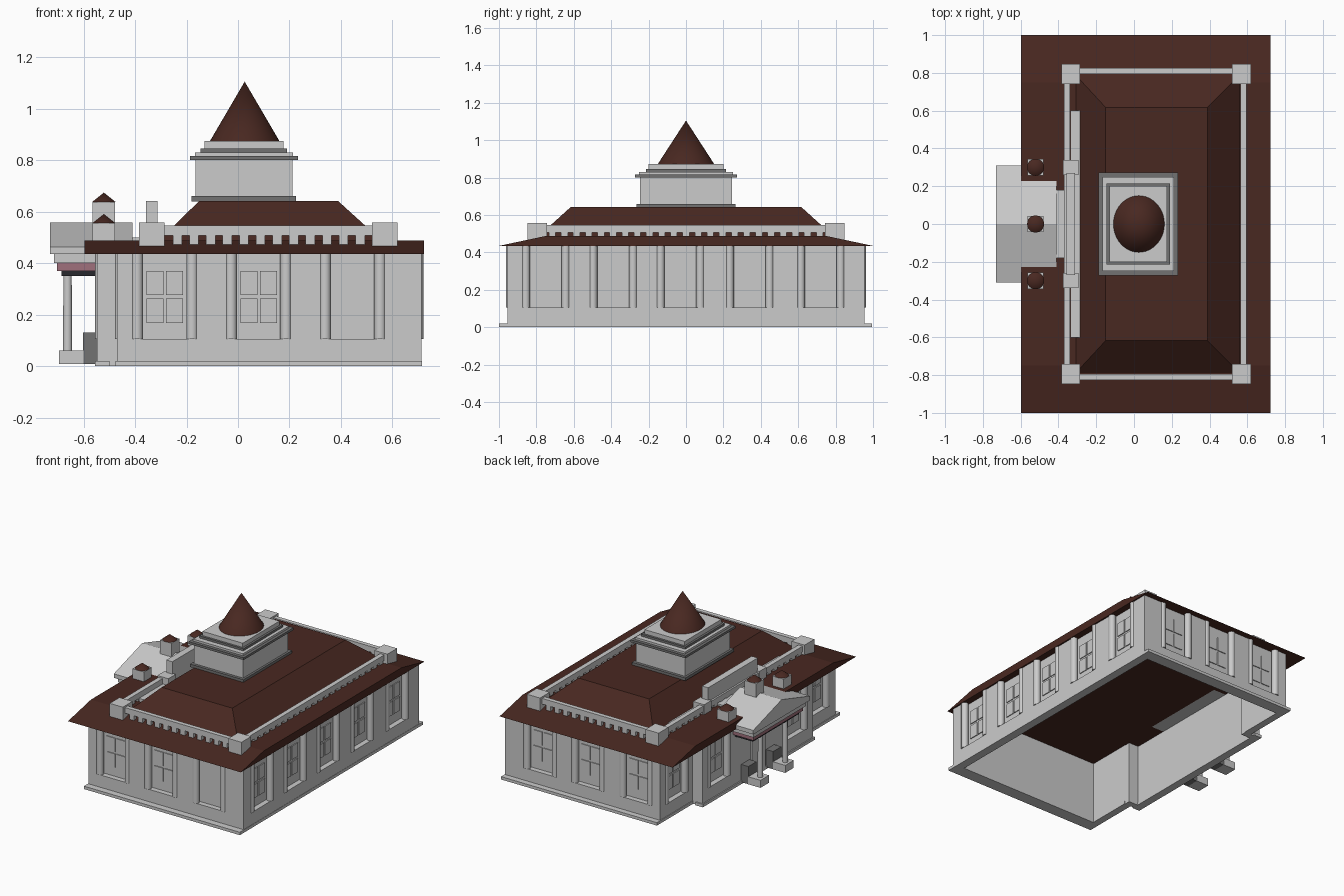
import bpy, bmesh
from math import pi
from mathutils import Matrix

if "Cube" in bpy.data.objects:
    bpy.data.objects.remove(bpy.data.objects["Cube"])


def material(name, rgb):
    m = bpy.data.materials.new(name)
    m.diffuse_color = (*rgb, 1)
    m.use_nodes = True
    m.node_tree.nodes["Principled BSDF"].inputs["Base Color"].default_value = m.diffuse_color
    return m


BROWN = material("roof_brown", (0.066, 0.021, 0.015))
PINK = material("trim_pink", (0.35, 0.16, 0.20))
DARK = material("trim_dark", (0.02, 0.02, 0.025))
SLATE = material("trim_slate", (0.17, 0.17, 0.17))


def box(bm, x0, x1, y0, y1, z0, z1):
    m = Matrix.Translation(((x0 + x1) / 2, (y0 + y1) / 2, (z0 + z1) / 2))
    bmesh.ops.create_cube(bm, size=1, matrix=m @ Matrix.Diagonal((x1 - x0, y1 - y0, z1 - z0, 1)))


def cone(bm, x, y, z0, z1, r0, r1, seg=16, sy=1):
    m = Matrix.Translation((x, y, (z0 + z1) / 2)) @ Matrix.Diagonal((1, sy, 1, 1))
    bmesh.ops.create_cone(bm, cap_ends=True, segments=seg, radius1=r0, radius2=r1,
                          depth=z1 - z0, matrix=m)


def prism(bm, x0, x1, profile):
    """Closed solid with a (y, z) profile running along x."""
    a, b = ([bm.verts.new((x, y, z)) for y, z in profile] for x in (x0, x1))
    bm.faces.new(a)
    bm.faces.new(b)
    for i in range(len(a)):
        j = (i + 1) % len(a)
        bm.faces.new((a[i], a[j], b[j], b[i]))


def finish(bm, name, mat=None, matrix=None, smooth=False):
    bmesh.ops.recalc_face_normals(bm, faces=bm.faces[:])
    if matrix:
        bm.transform(matrix)
    me = bpy.data.meshes.new(name)
    bm.to_mesh(me)
    bm.free()
    ob = bpy.data.objects.new(name, me)
    bpy.context.collection.objects.link(ob)
    if mat:
        me.materials.append(mat)
    if smooth:
        bpy.ops.object.select_all(action='DESELECT')
        ob.select_set(True)
        bpy.context.view_layer.objects.active = ob
        bpy.ops.object.shade_smooth_by_angle(angle=pi / 5)


def boxes(name, items, mat=None):
    bm = bmesh.new()
    for b in items:
        box(bm, *b)
    finish(bm, name, mat)


TOP = 0.437


def wall(name, x, y, turn, u0, u1, bays, blank=(), door=None):
    """Wall facing local -y: recessed bays flanked by round columns, four-pane windows."""
    bm = bmesh.new()
    box(bm, u0, u1, 0.036, 0.042, 0, TOP)               # inner sheet
    start = u0
    for c in sorted(bays):
        box(bm, start, c - 0.105, 0, 0.038, 0, TOP)     # pier
        box(bm, c - 0.105, c + 0.105, 0, 0.038, 0, 0.105)
        start = c + 0.105
        for s in (-1, 1):
            cone(bm, c + s * 0.107, 0.015, 0.105, TOP, 0.023, 0.023)
        if c in blank:
            continue
        for s in (-1, 1):
            for z in (0.168, 0.276):
                box(bm, c + s * 0.038 - 0.033, c + s * 0.038 + 0.033, 0.03, 0.038, z, z + 0.094)
    box(bm, start, u1, 0, 0.038, 0, TOP)
    if door is not None:
        for s in (-1, 1):
            box(bm, door + s * 0.04 - 0.036, door + s * 0.04 + 0.036, -0.008, 0.005, 0.02, 0.3)
    finish(bm, name, None, Matrix.Translation((x, y, 0)) @ Matrix.Rotation(turn, 4, 'Z'), True)


# Outer walls
front_bays = [-0.285, 0.08, 0.445]
wall("front_wall", 0, -0.955, 0, -0.47, 0.712, front_bays, blank=[0.445])
wall("back_wall", 0, 0.955, pi, -0.712, 0.47, [-c for c in front_bays])
wall("right_wall", 0.712, 0, pi / 2, -0.955, 0.955, [-0.75, -0.39, -0.03, 0.34, 0.72])
wall("left_wall_front", -0.47, 0, -pi / 2, 0.6, 0.955, [0.77])
wall("left_wall_back", -0.47, 0, -pi / 2, -0.955, -0.6, [-0.77])
wall("entrance_wall", -0.547, 0, -pi / 2, -0.6, 0.6, [-0.42, 0.42], door=0)
boxes("entrance_wall_returns", [(-0.547, -0.43, s * 0.58 - 0.02, s * 0.58 + 0.02, 0, TOP)
                                for s in (-1, 1)])

# Plinth ring
boxes("plinth", [(-0.475, 0.714, -1, -0.94, 0, 0.02), (-0.475, 0.714, 0.94, 0.995, 0, 0.02),
                 (0.655, 0.714, -0.95, 0.95, 0, 0.02), (-0.475, -0.425, -0.95, -0.6, 0, 0.02),
                 (-0.475, -0.425, 0.6, 0.95, 0, 0.02), (-0.555, -0.5, -0.61, 0.61, 0, 0.02)])

# Main eave roof, sloped at the two long ends
bm = bmesh.new()
prism(bm, -0.597, 0.722, [(-1, 0.435), (1, 0.435), (0.75, 0.488), (-0.75, 0.488)])
finish(bm, "eave_roof", BROWN)

# Upper hipped roof with flat top
bm = bmesh.new()
lower = [bm.verts.new((x, y, 0.486)) for x, y in ((-0.31, -0.79), (0.56, -0.79), (0.56, 0.79), (-0.31, 0.79))]
upper = [bm.verts.new((x, y, 0.642)) for x, y in ((-0.15, -0.617), (0.388, -0.617), (0.388, 0.617), (-0.15, 0.617))]
bm.faces.new(lower)
bm.faces.new(upper)
for i in range(4):
    j = (i + 1) % 4
    bm.faces.new((lower[i], lower[j], upper[j], upper[i]))
finish(bm, "upper_roof", BROWN)

# Balustrade: corner posts, rails and balusters
XL, XR, YE = -0.335, 0.57, 0.795
boxes("balustrade_posts",
      [(x - 0.05, x + 0.05, y - 0.053, y + 0.053, 0.467, 0.557) for x in (XL, XR) for y in (-YE, YE)]
      + [(XL - 0.042, XL + 0.042, y - 0.04, y + 0.04, 0.48, 0.557) for y in (-0.3, 0.3)])
rails = [(XL, XR, s * 0.81 - 0.015, s * 0.81 + 0.015, 0.507, 0.546) for s in (-1, 1)]
rails += [(x - 0.016, x + 0.016, -YE, YE, 0.507, 0.546) for x in (-0.354, 0.58)]
balusters = []
for s in (-1, 1):
    for i in range(13):
        x = -0.235 + i * 0.0645
        balusters.append((x - 0.018, x + 0.018, s * 0.81 - 0.012, s * 0.81 + 0.012, 0.47, 0.51))
for x in (-0.354, 0.58):
    for i in range(23):
        y = -0.715 + i * 0.065
        balusters.append((x - 0.012, x + 0.012, y - 0.018, y + 0.018, 0.48, 0.51))
boxes("balustrade_rails", rails)
boxes("balusters", balusters)
boxes("roof_gutter", [(-0.335, -0.285, -0.6, 0.6, 0.48, 0.51), (-0.41, -0.35, -0.18, 0.18, 0.48, 0.5)])
boxes("entrance_parapet", [(-0.358, -0.312, -0.27, 0.27, 0.48, 0.642)])

# Tower with stepped cornice and cone
TX = 0.023
tiers = [("tower_foot", 0.203, 0.265, 0.64, 0.66, SLATE), ("tower_body", 0.188, 0.245, 0.655, 0.803, None),
         ("tower_cornice", 0.21, 0.272, 0.8, 0.816, SLATE), ("tower_cornice_upper", 0.19, 0.25, 0.816, 0.83, None),
         ("tower_step", 0.168, 0.215, 0.83, 0.845, SLATE), ("tower_cap", 0.153, 0.2, 0.845, 0.874, None)]
for name, hx, hy, z0, z1, mat in tiers:
    boxes(name, [(TX - hx, TX + hx, -hy, hy, z0, z1)], mat)
bm = bmesh.new()
cone(bm, 0.026, 0, 0.874, 1.105, 0.135, 0, 48, 1.11)
finish(bm, "tower_cone", BROWN, smooth=True)

# Porch: gable roof, entablature, columns and pedestals
bm = bmesh.new()
prism(bm, -0.73, -0.41, [(-0.31, 0.435), (0.31, 0.435), (0.31, 0.463), (0, 0.557), (-0.31, 0.463)])
finish(bm, "porch_gable")
boxes("porch_entablature", [(-0.715, -0.54, -0.285, 0.285, 0.4, 0.437)])
boxes("porch_frieze", [(-0.703, -0.54, -0.27, 0.27, 0.37, 0.4)], PINK)
boxes("porch_beam", [(-0.685, -0.54, -0.25, 0.25, 0.35, 0.37)], DARK)
bm = bmesh.new()
for y in (-0.135, 0.135):
    cone(bm, -0.662, y, 0.05, 0.352, 0.018, 0.016)
finish(bm, "porch_columns", smooth=True)
boxes("porch_column_bases", [(-0.695, -0.6, y - 0.046, y + 0.046, 0.008, 0.06) for y in (-0.135, 0.135)])
boxes("porch_side_blocks", [(-0.602, -0.54, y - 0.045, y + 0.045, 0.008, 0.13) for y in (-0.135, 0.135)], SLATE)

# Small turrets around the porch roof
for label, y, z in (("front", -0.3, 0.555), ("middle", 0, 0.638), ("back", 0.3, 0.555)):
    boxes(label + "_turret", [(-0.565, -0.478, y - 0.043, y + 0.043, 0.45, z)])
    bm = bmesh.new()
    cone(bm, -0.521, y, z, z + 0.036, 0.045, 0, 24)
    finish(bm, label + "_turret_cap", BROWN, smooth=True)
